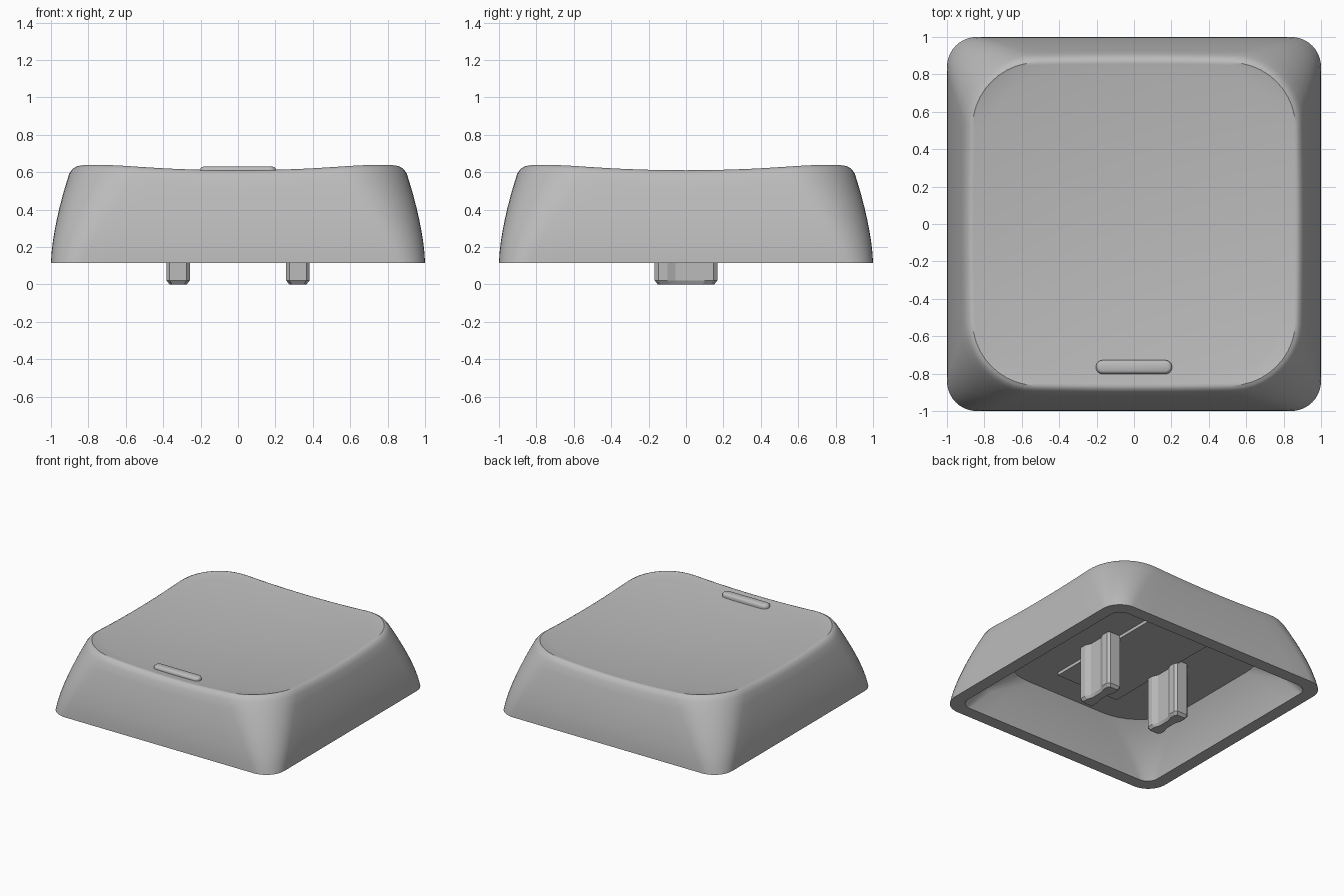
import bpy, bmesh
from math import sin, cos, pi, radians

cube = bpy.data.objects.get("Cube")
if cube:
    bpy.data.objects.remove(cube, do_unlink=True)

grey = bpy.data.materials.new("matte grey")
grey.use_nodes = True
grey.diffuse_color = (0.5, 0.5, 0.5, 1)
grey.node_tree.nodes["Principled BSDF"].inputs["Base Color"].default_value = (0.5, 0.5, 0.5, 1)

BASE, CEILING, FILLET = 0.115, 0.45, 0.04


def finish(name, bm, angle=35):
    bmesh.ops.recalc_face_normals(bm, faces=bm.faces)
    mesh = bpy.data.meshes.new(name)
    bm.to_mesh(mesh)
    bm.free()
    mesh.materials.append(grey)
    obj = bpy.data.objects.new(name, mesh)
    bpy.context.collection.objects.link(obj)
    bpy.ops.object.select_all(action='DESELECT')
    obj.select_set(True)
    bpy.context.view_layer.objects.active = obj
    bpy.ops.object.shade_smooth_by_angle(angle=radians(angle))
    return obj


def loft(name, rings, angle=35):
    """Skin a stack of equal-length rings and close both ends."""
    bm = bmesh.new()
    loops = [[bm.verts.new(p) for p in ring] for ring in rings]
    for a, b in zip(loops, loops[1:]):
        for i in range(len(a)):
            j = (i + 1) % len(a)
            bm.faces.new((a[i], a[j], b[j], b[i]))
    bm.faces.new(loops[0])
    bm.faces.new(loops[-1])
    return finish(name, bm, angle)


def rounded_square(half, radius, arc=10, side=10):
    """Outline with corner arcs and evenly divided straight sides."""
    pts, c = [], half - radius
    for k in range(4):
        turn = k * pi / 2
        local = [(half, -c + 2 * c * i / side) for i in range(side)]
        local += [(c + radius * cos(a), c + radius * sin(a))
                  for a in (pi / 2 * i / arc for i in range(arc))]
        pts += [(x * cos(turn) - y * sin(turn), x * sin(turn) + y * cos(turn))
                for x, y in local]
    return pts


def flat_ring(half, radius, z):
    return [(x, y, z) for x, y in rounded_square(half, radius)]


def dish(x, y):
    return 0.56 + 0.066 * (x * x + y * y)


def wall_half(z):
    return 1 - 0.105 * max(0, (z - BASE) / 0.5) ** 1.58


def wall_ring(t, inset=0, drop=FILLET):
    """Curved side wall, whose height follows the dished top."""
    radius = 0.16 + 0.2 * t
    start = rounded_square(0.89, radius)
    ring = []
    for i, (x, y) in enumerate(start):
        z = BASE + t * (dish(x, y) - drop - BASE)
        half = wall_half(z) - inset
        px, py = rounded_square(half, radius - inset)[i]
        ring.append((px, py, z))
    return ring


# Cap shell: hollow inside, bottom lip, curved walls, soft rim, dished top
rings = [flat_ring(0.77, 0.42, CEILING), flat_ring(0.855, 0.22, 0.3),
         flat_ring(0.9, 0.09, BASE)]
rings += [wall_ring(i / 8) for i in range(9)]
for a in (36, 54, 72, 90):
    a = radians(a)
    rings.append(wall_ring(1, FILLET * (1 - cos(a)), FILLET * (1 - sin(a))))
rim = rings[-1]
rings[-1] = [(x, y, dish(x, y)) for x, y, z in rim]
for i in range(1, 12):
    s = 1 - i / 12
    rings.append([(x * s, y * s, dish(x * s, y * s)) for x, y, z in rim])
loft("keycap_shell", rings)

# Raised pad under the ceiling
bm = bmesh.new()
bmesh.ops.create_cube(bm, size=1)
for v in bm.verts:
    v.co = (v.co.x * 0.56, v.co.y * 1.06, CEILING - 0.005 + v.co.z * 0.04)
finish("ceiling_pad", bm)

# Grooved mounting stems with chamfered tips
quarter = [(0.043, 0.055), (0.063, 0.1), (0.063, 0.148), (0.045, 0.168)]
half = quarter + [(-x, y) for x, y in reversed(quarter)]
outline = half + [(-x, -y) for x, y in half]
for side, label in ((1, "left"), (-1, "right")):
    def stem_ring(z, inset):
        return [(side * 0.32 + x * (1 - inset / 0.063), y * (1 - inset / 0.168), z)
                for x, y in outline]
    loft(label + "_stem", [stem_ring(0, 0.017), stem_ring(0.022, 0),
                           stem_ring(CEILING + 0.01, 0)], 20)


# Raised finger marker bar near the front edge
def bar_ring(z, radius):
    pts = []
    for sx, start in ((1, -pi / 2), (-1, pi / 2)):
        for i in range(13):
            a = start + pi * i / 12
            pts.append((sx * 0.167 + radius * cos(a), -0.765 + radius * sin(a), z))
    return pts


bar = [bar_ring(0.57, 0.037)]
for i in range(6):
    a = radians(15 * i)
    bar.append(bar_ring(0.608 + 0.022 * sin(a), 0.015 + 0.022 * cos(a)))
loft("marker_bar", bar)
